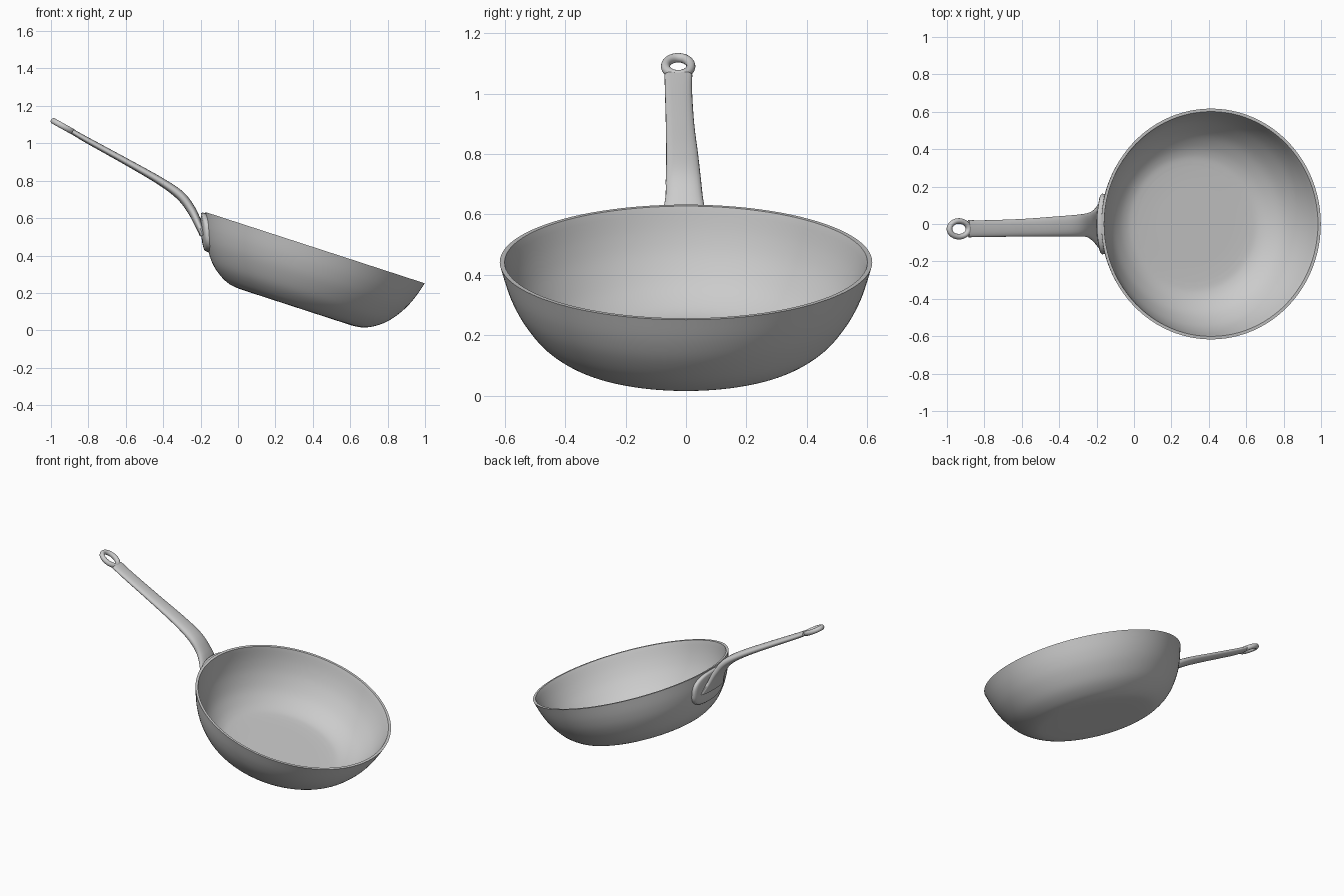
import bpy, bmesh
from math import sin, cos, pi, radians, asin, copysign
from mathutils import Vector, Matrix

if "Cube" in bpy.data.objects:
    bpy.data.objects.remove(bpy.data.objects["Cube"])

# pan frame: origin at rim centre, tilted about y
TILT = Matrix.Translation((0.412, 0, 0.442)) @ Matrix.Rotation(radians(18), 4, 'Y')


def spline(pts, n):
    """Catmull-Rom samples through control tuples of any dimension."""
    p = [pts[0]] + list(pts) + [pts[-1]]
    out = []
    for i in range(1, len(p) - 2):
        for s in range(n):
            t = s / n
            out.append(tuple(
                0.5 * (2*b + (c - a)*t + (2*a - 5*b + 4*c - d)*t*t + (3*b - a - 3*c + d)*t**3)
                for a, b, c, d in zip(p[i-1], p[i], p[i+1], p[i+2])))
    return out + [tuple(pts[-1])]


def skin(name, rings, closed=False, caps=False, matrix=Matrix.Identity(4), angle=40):
    """Bridge closed rings of points into one smooth object."""
    bm = bmesh.new()
    vs = [[bm.verts.new(matrix @ Vector(q)) for q in r] for r in rings]
    m = len(vs[0])
    for i in range(len(vs) if closed else len(vs) - 1):
        a, b = vs[i], vs[(i + 1) % len(vs)]
        for j in range(m):
            bm.faces.new((a[j], a[(j+1) % m], b[(j+1) % m], b[j]))
    if caps:
        bm.faces.new(vs[0])
        bm.faces.new(vs[-1])
    bmesh.ops.remove_doubles(bm, verts=bm.verts, dist=1e-5)
    bmesh.ops.recalc_face_normals(bm, faces=bm.faces)
    me = bpy.data.meshes.new(name)
    bm.to_mesh(me)
    bm.free()
    ob = bpy.data.objects.new(name, me)
    bpy.context.collection.objects.link(ob)
    bpy.ops.object.select_all(action='DESELECT')
    ob.select_set(True)
    bpy.context.view_layer.objects.active = ob
    bpy.ops.object.shade_smooth_by_angle(angle=radians(angle))
    return ob


# bowl: revolved outer and inner wall
outer = [(0, -0.335), (0.2, -0.335)] + spline(
    [(0.31, -0.335), (0.37, -0.328), (0.43, -0.302), (0.495, -0.25),
     (0.553, -0.17), (0.59, -0.09), (0.617, 0)], 5)
T = 0.016
inner = []
for i, (r, z) in enumerate(outer):
    a, b = Vector(outer[max(i-1, 0)]), Vector(outer[min(i+1, len(outer)-1)])
    d = (b - a).normalized()
    inner.append((max(r - d.y*T, 0), z + d.x*T))
inner[-1] = (0.617 - T, 0)
profile = outer + inner[::-1]
SEG = 96
skin("pan_bowl", [[(r*cos(2*pi*k/SEG), r*sin(2*pi*k/SEG), z) for k in range(SEG)]
                  for r, z in profile], matrix=TILT)


def wall(z):
    """Outer bowl radius at a local height."""
    for (r0, z0), (r1, z1) in zip(outer, outer[1:]):
        if z1 > z0 and z0 <= z <= z1:
            return r0 + (r1 - r0)*(z - z0)/(z1 - z0)
    return outer[-1][0]


def oval(t, a, b, e):
    """Point on a superellipse."""
    c, s = cos(t), sin(t)
    return a*copysign(abs(c)**(2/e), c), b*copysign(abs(s)**(2/e), s)


# mounting plate: curved pad hugging the wall under the rim
rings = []
for scale, lift in [(0, .024), (.3, .024), (.6, .024), (.85, .024), (.94, .022), (.99, .015), (1, -.006)]:
    ring = []
    for k in range(48):
        y, z = oval(2*pi*k/48, 0.16*scale, 0.097*scale, 2.6)
        z -= 0.103
        r = wall(z)
        a = pi - asin(y / r)
        ring.append(((r + lift)*cos(a), (r + lift)*sin(a), z))
    rings.append(ring)
skin("handle_plate", rings, matrix=TILT, angle=60)

# handle: swept oval, control points are x, z, y centre, half width, half thickness
path = spline([(-0.885, 1.062, -.025, .046, .014), (-0.8, 1.013, -.025, .045, .016),
               (-0.6, 0.903, -.02, .047, .018), (-0.42, 0.80, -.013, .053, .021),
               (-0.31, 0.722, -.009, .058, .025), (-0.25, 0.645, -.006, .064, .024),
               (-0.213, 0.57, -.01, .085, .021), (-0.188, 0.508, -.01, .118, .016)], 8)
rings = []
for i, (x, z, yc, w, h) in enumerate(path):
    a, b = path[max(i-1, 0)], path[min(i+1, len(path)-1)]
    d = Vector((b[0]-a[0], 0, b[1]-a[1])).normalized()
    n = Vector((-d.z, 0, d.x))
    rings.append([Vector((x, yc + v, z)) + n*u
                  for v, u in (oval(2*pi*k/24, w, h, 2.4) for k in range(24))])
skin("handle", rings, caps=True)

# hanging eye: oval ring at the handle end
EYE = Matrix.Translation((-0.936, -0.026, 1.091)) @ Matrix.Rotation(radians(29), 4, 'Y')
rings = []
for k in range(48):
    t = 2*pi*k/48
    c = Vector((0.058*cos(t), 0.042*sin(t), 0))
    n = Vector((cos(t)/0.058, sin(t)/0.042, 0)).normalized()
    rings.append([c + n*(0.015*cos(s)) + Vector((0, 0, 0.016*sin(s)))
                  for s in (2*pi*j/14 for j in range(14))])
skin("hanging_eye", rings, closed=True, matrix=EYE)
